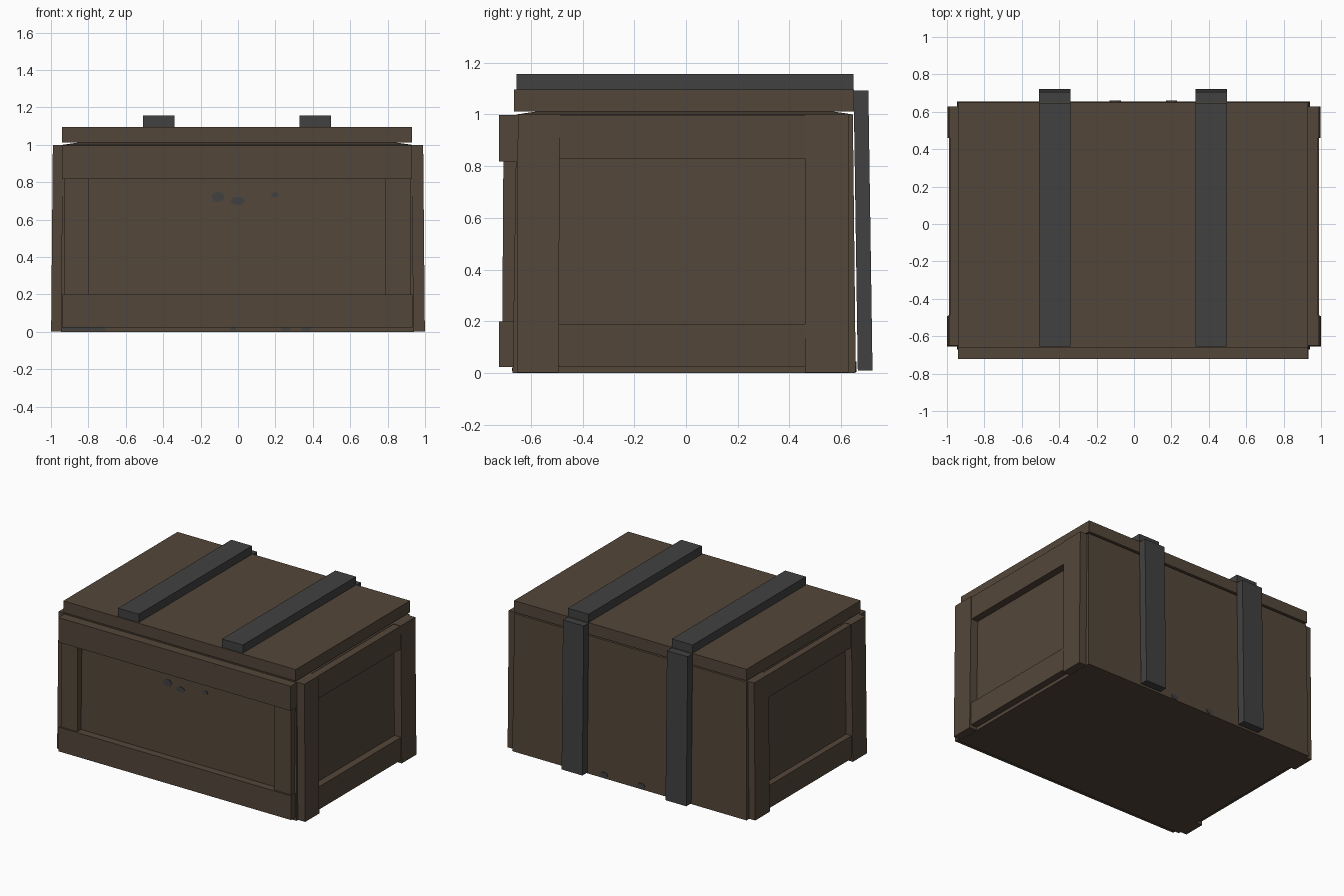
import bpy, bmesh, math

if "Cube" in bpy.data.objects:
    bpy.data.objects.remove(bpy.data.objects["Cube"])


def material(name, rgb):
    m = bpy.data.materials.new(name)
    m.diffuse_color = (*rgb, 1.0)
    m.use_nodes = True
    m.node_tree.nodes["Principled BSDF"].inputs["Base Color"].default_value = m.diffuse_color
    return m


WOOD = material("dark_wood", (0.088, 0.062, 0.042))
IRON = material("dark_iron", (0.053, 0.053, 0.053))


def finish(name, bm, mat):
    bmesh.ops.recalc_face_normals(bm, faces=bm.faces)
    me = bpy.data.meshes.new(name)
    bm.to_mesh(me)
    bm.free()
    me.materials.append(mat)
    ob = bpy.data.objects.new(name, me)
    bpy.context.collection.objects.link(ob)
    return ob


def board(name, x, y, z, mat=WOOD, lean=(0, 0)):
    """Box between ranges; lean shifts the bottom end sideways."""
    bm = bmesh.new()
    bmesh.ops.create_cube(bm, size=1)
    for v in bm.verts:
        low = v.co.z < 0
        v.co = [r[0] if c < 0 else r[1] for c, r in zip(v.co, (x, y, z))]
        if low:
            v.co.x += lean[0]
            v.co.y += lean[1]
    return finish(name, bm, mat)


# Chest body: slightly wider at the foot, with a shallow raised top
bm = bmesh.new()
rings = [(-0.947, 0.940, -0.670, 0.656, 0.0),
         (-0.938, 0.930, -0.655, 0.645, 1.0),
         (-0.840, 0.830, -0.560, 0.550, 1.014)]
loops = [[bm.verts.new((px, py, z)) for px, py in ((a, c), (b, c), (b, d), (a, d))]
         for a, b, c, d, z in rings]
bm.faces.new(loops[0])
bm.faces.new(loops[-1])
for lo, hi in zip(loops, loops[1:]):
    for i in range(4):
        j = (i + 1) % 4
        bm.faces.new((lo[i], lo[j], hi[j], hi[i]))
finish("chest_body", bm, WOOD)

# Lid
board("lid", (-0.942, 0.930), (-0.664, 0.650), (1.012, 1.096))

# Front frame
board("front_top_rail", (-0.942, 0.930), (-0.722, -0.650), (0.818, 0.997))
board("front_bottom_rail", (-0.942, 0.932), (-0.722, -0.660), (0.024, 0.200))
board("front_left_stile", (-0.930, -0.797), (-0.706, -0.645), (0.195, 0.820), lean=(0, -0.004))
board("front_right_stile", (0.787, 0.922), (-0.706, -0.645), (0.195, 0.820), lean=(0, -0.004))

# Side frames
for side, s in (("left", -1), ("right", 1)):
    def span(a, b):
        return tuple(sorted((s * a, s * b)))
    board(side + "_front_post", span(0.925, 0.990), (-0.650, -0.488), (0.002, 1.0),
          lean=(s * 0.009, -0.004))
    board(side + "_rear_post", span(0.925, 0.988), (0.460, 0.628), (0.002, 1.0),
          lean=(s * 0.009, 0))
    board(side + "_top_rail", span(0.920, 0.985), (-0.490, 0.462), (0.830, 0.997))
    board(side + "_bottom_rail", span(0.930, 0.990), (-0.490, 0.462), (0.024, 0.190))

# Iron straps over the lid and down the back
for side, x in (("left", (-0.507, -0.340)), ("right", (0.330, 0.497))):
    board(side + "_lid_strap", x, (-0.655, 0.648), (1.094, 1.156), IRON)
    board(side + "_back_strap", x, (0.648, 0.705), (0.010, 1.092), IRON, lean=(0, 0.016))


# Small iron spots that show through the panels
def spot(name, x, y, z, rx, rz):
    bm = bmesh.new()
    bmesh.ops.create_cone(bm, cap_ends=True, segments=8, radius1=1, radius2=1, depth=0.006)
    for v in bm.verts:
        a, b, c = v.co
        v.co = (x + a * rx, y + c, z + b * rz)
    finish(name, bm, IRON)


for i, (x, z, rx, rz) in enumerate([(-0.107, 0.722, 0.036, 0.028),
                                    (-0.002, 0.700, 0.038, 0.022),
                                    (0.198, 0.732, 0.022, 0.015)]):
    spot("front_spot_%d" % i, x, -0.655 - 0.015 * (1 - z), z, rx, rz)
for i, x in enumerate((0.2, -0.1)):
    spot("back_spot_%d" % i, x, 0.656, 0.025, 0.03, 0.02)

# Thin iron slivers along the front foot
for i, (a, b) in enumerate([(-0.94, -0.71), (-0.04, -0.01), (0.23, 0.28), (0.34, 0.39)]):
    board("foot_sliver_%d" % i, (a, b), (-0.673, -0.668), (0.008, 0.022), IRON)
